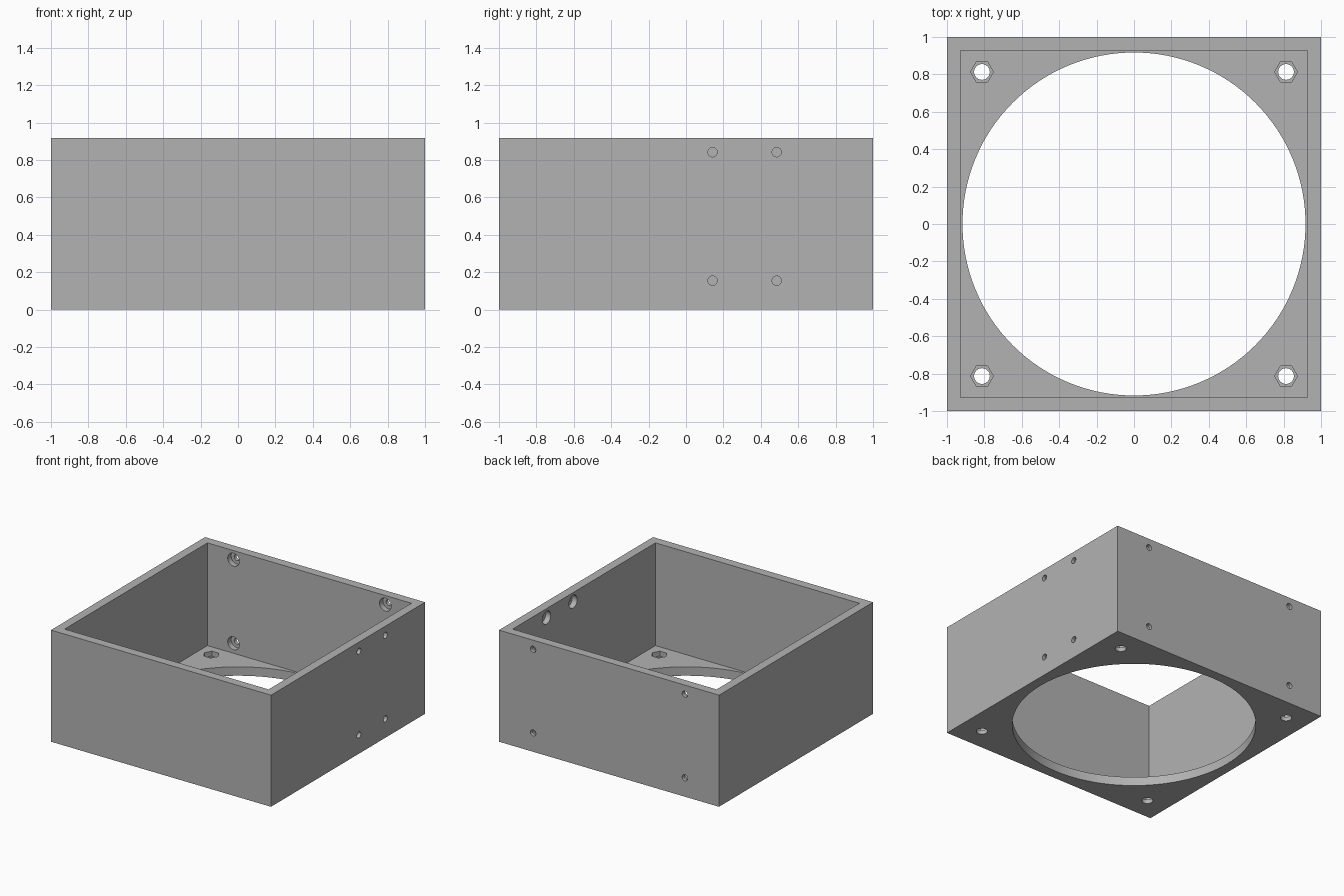
import bpy, math

if "Cube" in bpy.data.objects:
    bpy.data.objects.remove(bpy.data.objects["Cube"])

H, WALL = 0.917, 0.073
grey = bpy.data.materials.new("light grey")
grey.diffuse_color = (0.45, 0.45, 0.45, 1)
grey.use_nodes = True
grey.node_tree.nodes["Principled BSDF"].inputs["Base Color"].default_value = grey.diffuse_color


def box(name, size, loc):
    bpy.ops.mesh.primitive_cube_add(size=1, location=loc)
    o = bpy.context.object
    o.name, o.scale = name, size
    bpy.ops.object.transform_apply(location=False, rotation=False, scale=True)
    return o


def cut(o, cutter):
    """Subtract the cutter from the object, then remove the cutter."""
    cutter.hide_render = True
    m = o.modifiers.new("cut", 'BOOLEAN')
    m.operation, m.solver, m.object = 'DIFFERENCE', 'EXACT', cutter
    bpy.context.view_layer.objects.active = o
    bpy.ops.object.modifier_apply(modifier=m.name)
    bpy.data.objects.remove(cutter)


def drill(o, loc, radius, depth, sides=32, rot=(0, 0, 0)):
    bpy.ops.mesh.primitive_cylinder_add(vertices=sides, radius=radius, depth=depth,
                                        location=loc, rotation=rot)
    cut(o, bpy.context.object)


# Open square housing with a thin floor
housing = box("housing", (2, 2, H), (0, 0, H / 2))
inner = 2 * (1 - WALL)
cut(housing, box("cavity", (inner, inner, H), (0, 0, WALL + H / 2)))

# Large round opening in the floor
drill(housing, (0, 0, WALL / 2), 0.917, 0.3, 128)

# Corner bolt holes with hexagonal nut pockets above
for x in (-0.813, 0.813):
    for y in (-0.813, 0.813):
        drill(housing, (x, y, 0), 0.042, 0.3)
        drill(housing, (x, y, WALL), 0.061, 0.08, 6, (0, 0, math.pi / 6))

# Screw holes in the back and right walls, counterbored from inside
quarter = math.pi / 2
for z in (0.155, 0.842):
    for x in (-0.69, 0.69):
        drill(housing, (x, 1, z), 0.025, 0.3, rot=(quarter, 0, 0))
        drill(housing, (x, 1 - WALL, z), 0.053, 0.09, rot=(quarter, 0, 0))
    for y in (0.142, 0.485):
        drill(housing, (1, y, z), 0.025, 0.3, rot=(0, quarter, 0))
        drill(housing, (1 - WALL, y, z), 0.053, 0.09, rot=(0, quarter, 0))

housing.data.materials.clear()
housing.data.materials.append(grey)
bpy.ops.object.select_all(action='DESELECT')
housing.select_set(True)
bpy.context.view_layer.objects.active = housing
bpy.ops.object.shade_smooth_by_angle(angle=math.radians(30))
